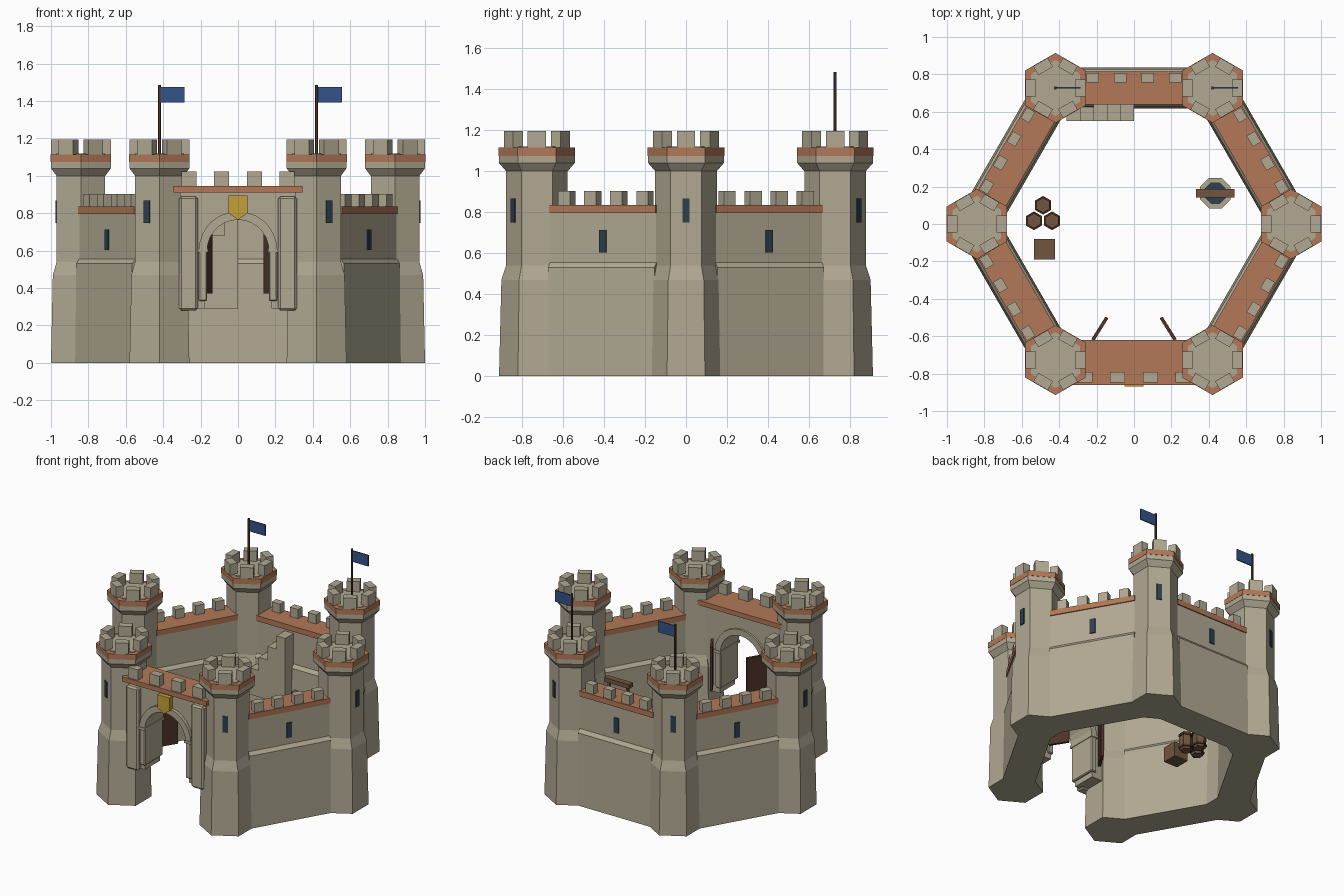
import bpy, bmesh, math
from mathutils import Matrix, Vector

cube = bpy.data.objects.get("Cube")
if cube:
    bpy.data.objects.remove(cube, do_unlink=True)


def material(name, r, g, b):
    m = bpy.data.materials.new(name)
    m.use_nodes = True
    m.diffuse_color = (r, g, b, 1)
    m.node_tree.nodes["Principled BSDF"].inputs["Base Color"].default_value = (r, g, b, 1)
    return m


STONE = material("pale stone", 0.44, 0.395, 0.29)
CLAY = material("terracotta", 0.445, 0.19, 0.095)
SLATE = material("dark slate", 0.026, 0.05, 0.075)
WOOD = material("wood", 0.17, 0.09, 0.05)
DARK = material("dark wood", 0.075, 0.035, 0.022)
BLUE = material("flag blue", 0.036, 0.085, 0.25)
GOLD = material("gold", 0.56, 0.35, 0.04)


def finish(name, bm, mat, bevel=0):
    if bevel:
        bmesh.ops.bevel(bm, geom=bm.edges[:], offset=bevel, segments=1, affect='EDGES')
    bmesh.ops.recalc_face_normals(bm, faces=bm.faces[:])
    mesh = bpy.data.meshes.new(name)
    bm.to_mesh(mesh)
    bm.free()
    mesh.materials.append(mat)
    ob = bpy.data.objects.new(name, mesh)
    bpy.context.collection.objects.link(ob)
    return ob


def box(name, size, centre, mat, turn=0, bevel=0):
    bm = bmesh.new()
    bmesh.ops.create_cube(bm, size=1)
    bmesh.ops.scale(bm, vec=size, verts=bm.verts)
    place = Matrix.Translation(centre) @ Matrix.Rotation(turn, 4, 'Z')
    bmesh.ops.transform(bm, matrix=place, verts=bm.verts)
    return finish(name, bm, mat, bevel)


def prism(name, sides, profile, centre, mat, turn=0):
    """Stack of regular polygons; the profile lists (height, corner radius)."""
    bm = bmesh.new()
    rings = []
    for z, r in profile:
        angles = [turn + math.tau * i / sides for i in range(sides)]
        rings.append([bm.verts.new((centre[0] + r * math.cos(a), centre[1] + r * math.sin(a), z))
                      for a in angles])
    for low, high in zip(rings, rings[1:]):
        for i in range(sides):
            j = (i + 1) % sides
            bm.faces.new((low[i], low[j], high[j], high[i]))
    bm.faces.new(rings[0][::-1])
    bm.faces.new(rings[-1])
    return finish(name, bm, mat)


def slab(name, outline, start, end, mat, place=Matrix.Identity(4)):
    """Extrude an (x, z) outline along y."""
    bm = bmesh.new()
    face = bm.faces.new([bm.verts.new((x, start, z)) for x, z in outline])
    out = bmesh.ops.extrude_face_region(bm, geom=[face])
    verts = [v for v in out["geom"] if isinstance(v, bmesh.types.BMVert)]
    bmesh.ops.translate(bm, vec=(0, end - start, 0), verts=verts)
    bmesh.ops.transform(bm, matrix=place, verts=bm.verts)
    return finish(name, bm, mat)


def arc(radius, z, steps=14):
    return [(radius * math.cos(math.pi * i / steps), z + radius * math.sin(math.pi * i / steps))
            for i in range(steps + 1)]


RING = 0.84
HEX = 1 / math.cos(math.pi / 6)
SIXTH = math.pi / 3

# Six towers on the corners of a hexagon
TOWER = [(0, .16), (.47, .15), (.54, .13), (1.0, .13), (1.04, .16), (1.075, .16)]
for k in range(6):
    a = k * SIXTH
    c = Vector((RING * math.cos(a), RING * math.sin(a), 0))
    prism("tower", 6, [(z, r * HEX) for z, r in TOWER], c, STONE, math.pi / 6)
    prism("tower_band", 6, [(1.075, .162 * HEX), (1.115, .162 * HEX)], c, CLAY, math.pi / 6)
    prism("tower_deck", 6, [(1.11, .13 * HEX), (1.12, .13 * HEX)], c, STONE, math.pi / 6)
    for i in range(6):
        b = i * SIXTH
        d = Vector((math.cos(b), math.sin(b), 0))
        box("tower_merlon", (.055, .09, .085), c + d * .1325 + Vector((0, 0, 1.153)), STONE, b)
    out = c.normalized()
    box("tower_slit", (.02, .036, .118), c + out * .127 + Vector((0, 0, .808)), SLATE, a)

# Five curtain walls; the front side is left for the gate
LOWER = [(-.11, 0), (.11, 0), (.1, .53), (.08, .555), (-.08, .555), (-.1, .53)]
for k in (0, 1, 2, 3, 5):
    a = (k + .5) * SIXTH
    out = Vector((math.cos(a), math.sin(a), 0))
    mid = out * RING * math.cos(math.pi / 6)
    place = Matrix.Translation(mid) @ Matrix.Rotation(a, 4, 'Z')
    slab("wall_base", LOWER, -.3, .3, STONE, place)
    box("wall_upper", (.16, .6, .26), mid + Vector((0, 0, .67)), STONE, a)
    box("wall_walk", (.175, .6, .04), mid + Vector((0, 0, .815)), CLAY, a)
    for i in range(4):
        along = Vector((-out.y, out.x, 0)) * (i - 1.5) * .147
        box("wall_merlon", (.052, .067, .07), mid + out * .055 + along + Vector((0, 0, .868)), STONE, a)
    box("wall_slit", (.02, .038, .11), mid + out * .077 + Vector((0, 0, .658)), SLATE, a)

# Gatehouse wall with its arch, walk and merlons
gate = [(-.18, .29), (-.31, .29), (-.31, .915), (.31, .915), (.31, .29), (.18, .29)] + arc(.18, .6)
slab("gate_wall", gate, -.825, -.65, STONE)
slab("gate_arch", arc(.21, .6) + arc(.165, .6)[::-1], -.85, -.635, STONE)
box("gate_walk", (.69, .24, .035), (0, -.74, .9275), CLAY)
for i in range(4):
    box("gate_merlon", (.08, .055, .08), ((i - 1.5) * .175, -.82, .982), STONE)
for s in (-1, 1):
    box("gate_pillar", (.1, .07, .61), (s * .265, -.825, .585), STONE, bevel=.012)
    box("arch_column", (.045, .21, .27), (s * .1875, -.7425, .465), STONE, bevel=.006)
    box("arch_capital", (.055, .225, .02), (s * .1875, -.7425, .6), STONE)
    box("gate_door", (.142, .018, .325), (s * .1825, -.56, .5325), DARK, math.atan2(.12, -.075 * s))
shield = [(-.05, .895), (.05, .895), (.05, .8), (0, .765), (-.05, .8)]
slab("gate_shield", shield, -.868, -.835, GOLD)

# Courtyard stairs up to the back wall
steps = [(0, .29), (-.36, .29)]
for i in range(5):
    top = .29 + .098 * (i + 1)
    steps += [(-.36 + .072 * i, top), (-.36 + .072 * (i + 1), top)]
slab("stairs", steps, .55, .66, STONE)

# Flags on the back towers
for s in (-1, 1):
    x, y = s * .42, RING * math.sin(SIXTH)
    prism("flag_pole", 6, [(1.11, .009), (1.485, .009)], (x, y), DARK)
    box("flag", (.13, .008, .082), (x + .07, y, 1.433), BLUE)

# Well with a beam over it
well = (.435, .165)
prism("well_rim", 8, [(.29, .088), (.39, .088)], well, STONE, math.pi / 8)
prism("well_water", 8, [(.385, .062), (.394, .062)], well, SLATE, math.pi / 8)
for s in (-1, 1):
    box("well_post", (.018, .018, .32), (well[0] + s * .075, well[1], .45), WOOD)
box("well_beam", (.205, .045, .03), (well[0], well[1], .615), WOOD)

# Barrels and crate
for x, y in ((-.486, .1), (-.535, .017), (-.438, .017)):
    prism("barrel", 6, [(.29, .04), (.355, .048), (.42, .04)], (x, y), WOOD, math.pi / 6)
    for z in (.305, .395):
        prism("barrel_hoop", 6, [(z, .05), (z + .015, .05)], (x, y), DARK, math.pi / 6)
box("crate", (.113, .11, .11), (-.478, -.135, .345), WOOD)
